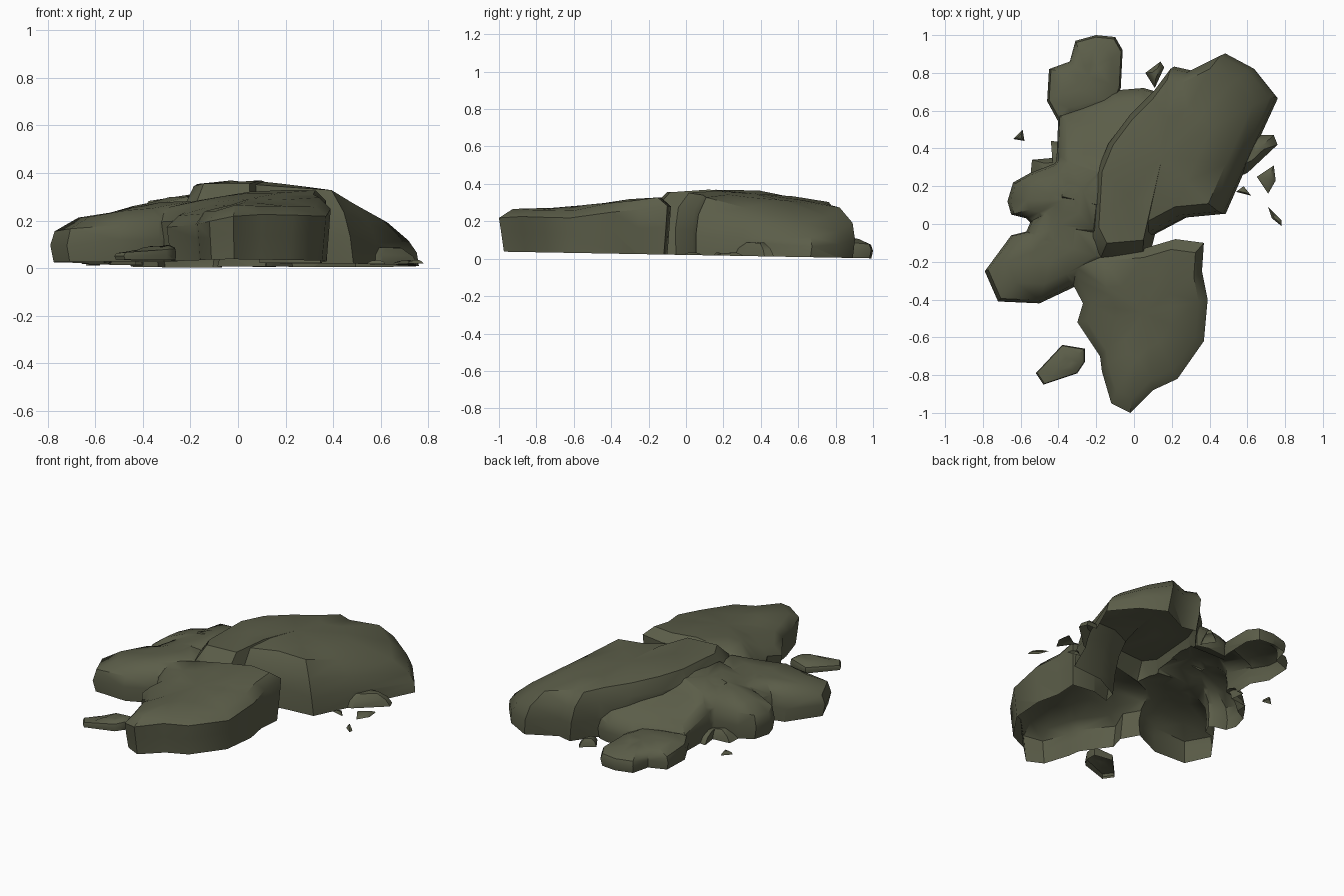
import bpy, bmesh, math, random
from mathutils import Vector

if "Cube" in bpy.data.objects:
    bpy.data.objects.remove(bpy.data.objects["Cube"])

random.seed(4)
stone = bpy.data.materials.new("mossy grey stone")
stone.diffuse_color = (0.105, 0.11, 0.066, 1)
stone.use_nodes = True
stone.node_tree.nodes["Principled BSDF"].inputs["Base Color"].default_value = stone.diffuse_color

# ring profiles of a boulder: (fraction of height, scale of outline, share of lean)
BLOCK = [(0, 0.95, 0), (0.45, 0.98, 0.4), (0.78, 1.0, 0.8), (0.96, 0.86, 1), (1.0, 0.45, 1)]
SLOPE = [(0, 0.985, 0), (0.4, 1.0, 0.35), (0.72, 0.97, 0.7), (0.95, 0.84, 1), (1.0, 0.45, 1)]
ROUND = [(0, 0.96, 0), (0.4, 1.0, 0.4), (0.72, 0.95, 0.8), (0.95, 0.68, 1), (1.0, 0.3, 1)]
CHIP = [(0, 1, 0), (0.55, 0.8, 0.6), (1.0, 0.4, 1)]


def ground(y):
    return 0.02 - 0.018 * y


def rock(name, outline, centre, height, profile=BLOCK, lean=(0, 0), rough=0.006):
    """Closed boulder lofted from an outline; its foot sinks below ground until trimmed."""
    bm = bmesh.new()
    c = Vector(centre)
    rings = []
    for f, s, k in [(-1, profile[0][1], 0)] + profile:
        ring = []
        for p in outline:
            p = Vector(p)
            q = c + (p - c) * s + Vector(lean) * k
            z0 = ground(p.y)
            j = random.uniform(-rough, rough) if f > 0 else 0
            z = z0 - 0.1 if f < 0 else z0 + (height(q.x, q.y) - z0) * f + j
            ring.append(bm.verts.new((q.x, q.y, z)))
        rings.append(ring)
    n = len(outline)
    for a, b in zip(rings, rings[1:]):
        for i in range(n):
            bm.faces.new((a[i], a[(i + 1) % n], b[(i + 1) % n], b[i]))
    m = c + Vector(lean)
    apex = bm.verts.new((m.x, m.y, height(m.x, m.y)))
    for i in range(n):
        bm.faces.new((rings[-1][i], rings[-1][(i + 1) % n], apex))
    bm.faces.new(rings[0][::-1])
    bmesh.ops.recalc_face_normals(bm, faces=bm.faces[:])
    bmesh.ops.triangulate(bm, faces=[f for f in bm.faces if len(f.verts) == 4])
    me = bpy.data.meshes.new(name)
    bm.to_mesh(me)
    bm.free()
    ob = bpy.data.objects.new(name, me)
    bpy.context.collection.objects.link(ob)
    me.materials.append(stone)
    return ob


def activate(ob):
    bpy.ops.object.select_all(action='DESELECT')
    ob.select_set(True)
    bpy.context.view_layer.objects.active = ob


def trim(ob):
    """Cut the foot off along the ground, leaving the bottom open, and shade."""
    bm = bmesh.new()
    bm.from_mesh(ob.data)
    bmesh.ops.bisect_plane(bm, geom=bm.verts[:] + bm.edges[:] + bm.faces[:],
                           plane_co=(0, 0, 0.02), plane_no=(0, 0.018, 1), clear_inner=True)
    bm.to_mesh(ob.data)
    bm.free()
    activate(ob)
    bpy.ops.object.shade_smooth_by_angle(angle=math.radians(42))


# large rear boulder, right side sloping
main = rock("rock_pile",
    [(-0.15, -0.2), (0.08, -0.18), (0.11, -0.06), (0.28, 0.03), (0.49, 0.05), (0.6, 0.3),
     (0.77, 0.67), (0.65, 0.82), (0.5, 0.9), (0.32, 0.81), (0.23, 0.83), (0.14, 0.71),
     (0.01, 0.58), (-0.11, 0.42), (-0.18, 0.25), (-0.2, -0.1)],
    (0.2, 0.35), lambda x, y: min(0.368, 0.39 - 0.11 * x - 0.07 * y)
    - max(0, x - 0.4) * 0.35, SLOPE, lean=(-0.05, 0.01))

# front boulder, rising to a sharp corner at the back
front = rock("front_boulder",
    [(-0.02, -1.0), (0.1, -0.88), (0.23, -0.82), (0.37, -0.62), (0.39, -0.4), (0.36, -0.25),
     (0.37, -0.1), (0.22, -0.08), (0.05, -0.13), (-0.2, -0.15), (-0.38, -0.18),
     (-0.35, -0.27), (-0.27, -0.42), (-0.3, -0.52), (-0.18, -0.7), (-0.17, -0.78),
     (-0.12, -0.95)],
    (0.05, -0.47), lambda x, y: 0.272 + max(0, y + 0.6) * 0.16 - max(0, -x - 0.02) * 0.25)

# ledge left of the main boulder, falling away to the back
ledge = rock("rear_ledge",
    [(-0.42, 0.1), (0.0, 0.0), (0.15, 0.5), (0.12, 0.7), (0.05, 0.72), (-0.07, 0.71),
     (-0.4, 0.58), (-0.41, 0.35)],
    (-0.15, 0.38), lambda x, y: 0.34 + 0.13 * x - max(0, y - 0.2) * 0.36, SLOPE)

# two left lobes
left = rock("left_boulder",
    [(-0.79, -0.25), (-0.72, -0.41), (-0.5, -0.42), (-0.33, -0.34), (-0.1, -0.2), (-0.1, 0.2),
     (-0.35, 0.3), (-0.5, 0.12), (-0.57, -0.04), (-0.65, -0.06)],
    (-0.42, -0.1), lambda x, y: 0.325 + 0.16 * x, ROUND)
lobe = rock("left_lobe",
    [(-0.65, 0.05), (-0.57, 0.03), (-0.45, -0.1), (-0.15, -0.1), (-0.1, 0.35), (-0.35, 0.42),
     (-0.42, 0.32), (-0.55, 0.27), (-0.64, 0.22), (-0.67, 0.12)],
    (-0.35, 0.13), lambda x, y: 0.36 + 0.23 * x, ROUND)

# low slabs behind and beside the pile
slab = rock("rear_slab",
    [(-0.45, 0.82), (-0.46, 0.65), (-0.4, 0.54), (-0.12, 0.6), (-0.07, 0.72), (-0.06, 0.92),
     (-0.1, 0.99), (-0.2, 1.0), (-0.31, 0.97), (-0.34, 0.86)],
    (-0.24, 0.78), lambda x, y: 0.13 - 0.1 * (y - 0.7), ROUND)
side_slab = rock("left_slab",
    [(-0.55, 0.24), (-0.35, 0.25), (-0.36, 0.43), (-0.44, 0.44), (-0.43, 0.35), (-0.54, 0.34)],
    (-0.43, 0.31), lambda x, y: 0.07, CHIP)
stone_right = rock("side_stone",
    [(0.48, 0.22), (0.6, 0.27), (0.76, 0.42), (0.74, 0.47), (0.65, 0.47), (0.5, 0.4)],
    (0.64, 0.38), lambda x, y: 0.085, CHIP, rough=0.003)

# merge the touching rocks into one shell
activate(main)
for ob in (ledge, left, lobe, front, slab, side_slab, stone_right):
    mod = main.modifiers.new("merge", 'BOOLEAN')
    mod.operation = 'UNION'
    mod.solver = 'EXACT'
    mod.object = ob
    bpy.ops.object.modifier_apply(modifier=mod.name)
    bpy.data.objects.remove(ob)
trim(main)

# loose stone in front
trim(rock("front_stone",
    [(-0.52, -0.79), (-0.48, -0.85), (-0.3, -0.79), (-0.26, -0.73), (-0.26, -0.66), (-0.38, -0.64)],
    (-0.36, -0.74), lambda x, y: 0.09 + 0.15 * (x + 0.35), ROUND))

# scattered chips
chips = [
    [(0.06, 0.8), (0.11, 0.72), (0.16, 0.83), (0.14, 0.86)],
    [(-0.64, 0.45), (-0.58, 0.44), (-0.59, 0.5)],
    [(0.54, 0.17), (0.62, 0.15), (0.58, 0.2)],
    [(0.65, 0.25), (0.71, 0.16), (0.75, 0.23), (0.74, 0.31)],
    [(0.71, 0.09), (0.73, 0.03), (0.78, -0.01), (0.78, 0.02)],
]
for i, pts in enumerate(chips):
    mid = [sum(p[k] for p in pts) / len(pts) for k in (0, 1)]
    trim(rock(f"chip_{i + 1}", pts, mid, lambda x, y: 0.05 if i == 0 else 0.032, CHIP, rough=0.002))
